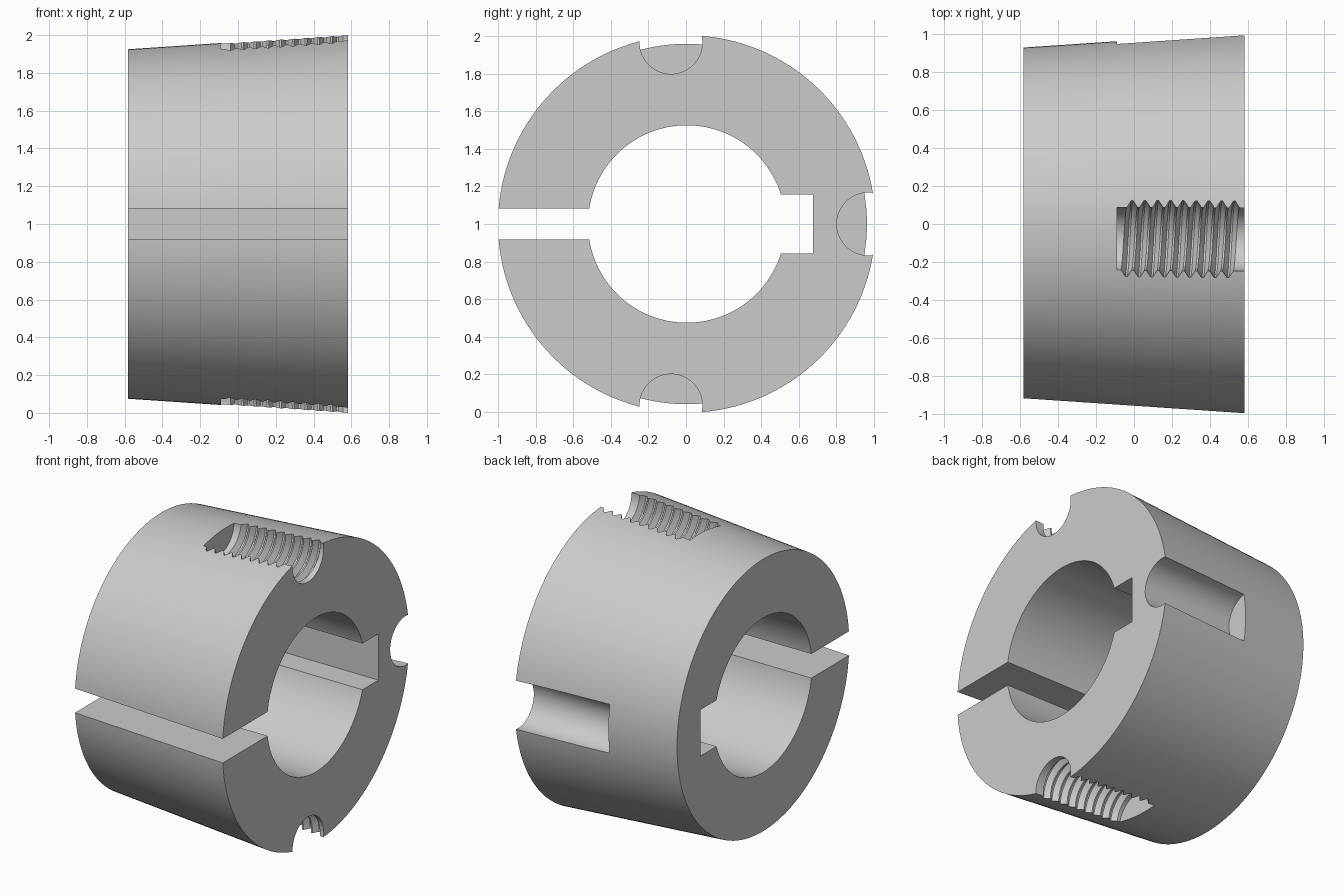
import bpy, bmesh
from math import sin, cos, pi, radians
from mathutils import Matrix, Vector

if "Cube" in bpy.data.objects:
    bpy.data.objects.remove(bpy.data.objects["Cube"])

HALF = 0.583            # half length along x
CY, CZ = 0.004, 1.0     # bushing axis
HOLE_R = 0.167          # screw hole radius
POCKET_X = -0.09        # closed end of the screw holes
PITCH = 0.067

steel = bpy.data.materials.new("grey_steel")
steel.use_nodes = True
GREY = (0.6, 0.6, 0.6, 1)
steel.diffuse_color = GREY
steel.node_tree.nodes["Principled BSDF"].inputs["Base Color"].default_value = GREY


def make_object(name, bm):
    bmesh.ops.recalc_face_normals(bm, faces=bm.faces)
    mesh = bpy.data.meshes.new(name)
    bm.to_mesh(mesh)
    bm.free()
    mesh.materials.append(steel)
    obj = bpy.data.objects.new(name, mesh)
    bpy.context.collection.objects.link(obj)
    return obj


def cone_x(name, r1, r2, x1, x2, y, z, segments):
    bm = bmesh.new()
    place = Matrix.Translation(((x1 + x2) / 2, y, z)) @ Matrix.Rotation(pi / 2, 4, "Y")
    bmesh.ops.create_cone(bm, cap_ends=True, segments=segments, radius1=r1,
                          radius2=r2, depth=x2 - x1, matrix=place)
    return make_object(name, bm)


def box(name, y1, y2, z1, z2):
    bm = bmesh.new()
    place = Matrix.Translation((0, (y1 + y2) / 2, (z1 + z2) / 2))
    bmesh.ops.create_cube(bm, size=1, matrix=place @ Matrix.Diagonal((2, y2 - y1, z2 - z1, 1)))
    return make_object(name, bm)


def threaded_cutter(name, side):
    """Half-round threaded plug, open outwards; side is +1 for top, -1 for bottom."""
    steps = 40
    angles = [radians(150 + 240 * i / steps) for i in range(steps + 1)]
    # Each ring: base x, radius, helical lead (flat for the end rings)
    rings = [(POCKET_X, HOLE_R, 0)]
    for turn in range(9):
        for part, r in ((0.05, HOLE_R), (0.2, HOLE_R), (0.55, 0.203), (0.7, 0.203)):
            rings.append((POCKET_X + (turn + part) * PITCH, r, PITCH))
    rings += [(POCKET_X + 9.05 * PITCH, HOLE_R, PITCH), (0.75, HOLE_R, 0)]
    bm = bmesh.new()
    loops = []
    for x, r, lead in rings:
        loops.append([bm.verts.new((x + lead * (a - angles[0]) / (2 * pi),
                                    CY - 0.084 + r * cos(a),
                                    CZ + side * (0.965 + r * sin(a)))) for a in angles])
    n = len(angles)
    for lo, hi in zip(loops, loops[1:]):
        for i in range(n):
            j = (i + 1) % n
            bm.faces.new((lo[i], lo[j], hi[j], hi[i]))
    bm.faces.new(loops[0])
    bm.faces.new(loops[-1])
    return make_object(name, bm)


# Tapered outer body
body = cone_x("taper_bushing", 0.925, 1.0035, -HALF, HALF, CY, CZ, 144)

# Bore, split, keyway, plain hole and the two threaded holes
cutters = [
    cone_x("bore_cutter", 0.525, 0.525, -1, 1, CY, CZ, 96),
    box("split_cutter", -1.2, -0.4, CZ - 0.082, CZ + 0.082),
    box("keyway_cutter", 0.3, 0.675, CZ - 0.157, CZ + 0.157),
    cone_x("plain_hole_cutter", HOLE_R, HOLE_R, POCKET_X, 0.75, CY + 0.965, CZ, 64),
    threaded_cutter("top_thread_cutter", 1),
    threaded_cutter("bottom_thread_cutter", -1),
]
for cutter in cutters:
    cutter.hide_render = True
    mod = body.modifiers.new(cutter.name, "BOOLEAN")
    mod.operation = "DIFFERENCE"
    mod.solver = "EXACT"
    mod.object = cutter

# Bake the cuts and drop the cutters
graph = bpy.context.evaluated_depsgraph_get()
cut_mesh = bpy.data.meshes.new_from_object(body.evaluated_get(graph))
body.modifiers.clear()
body.data = cut_mesh
for cutter in cutters:
    bpy.data.objects.remove(cutter)

bpy.ops.object.select_all(action="DESELECT")
body.select_set(True)
bpy.context.view_layer.objects.active = body
bpy.ops.object.shade_smooth_by_angle(angle=radians(25))
